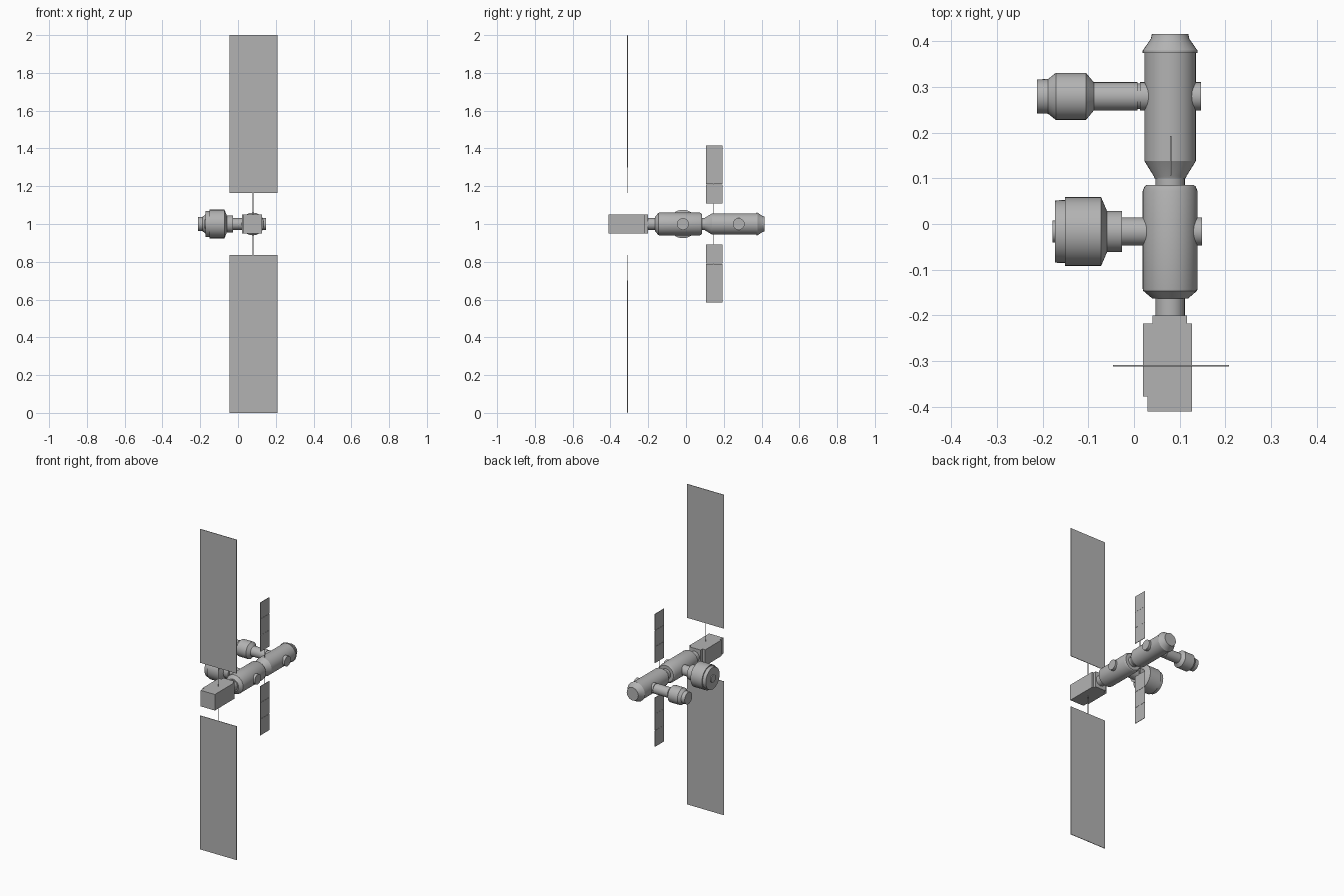
import bpy, bmesh, math
from mathutils import Vector

if "Cube" in bpy.data.objects:
    bpy.data.objects.remove(bpy.data.objects["Cube"], do_unlink=True)

grey = bpy.data.materials.new("plain grey")
grey.use_nodes = True
colour = (0.45, 0.45, 0.45, 1)
grey.diffuse_color = colour
grey.node_tree.nodes["Principled BSDF"].inputs["Base Color"].default_value = colour

AXIS_X, MID = 0.079, 1.0


def finish(name, bm, smooth=False):
    bmesh.ops.recalc_face_normals(bm, faces=bm.faces)
    mesh = bpy.data.meshes.new(name)
    bm.to_mesh(mesh)
    bm.free()
    mesh.materials.append(grey)
    obj = bpy.data.objects.new(name, mesh)
    bpy.context.collection.objects.link(obj)
    if smooth:
        bpy.ops.object.select_all(action='DESELECT')
        obj.select_set(True)
        bpy.context.view_layer.objects.active = obj
        bpy.ops.object.shade_smooth_by_angle(angle=math.radians(25))
    return obj


def lathe(name, profile, axis, centre, sides=32):
    """Turn (position, radius) pairs around an axis through centre."""
    along = Vector([axis == a for a in "xyz"])
    u = Vector((0, 0, 1)) if axis != "z" else Vector((1, 0, 0))
    v = along.cross(u)
    bm = bmesh.new()
    rings = []
    for pos, r in profile:
        ring = []
        for i in range(sides):
            t = math.tau * i / sides
            p = Vector(centre) + along * pos + (u * math.cos(t) + v * math.sin(t)) * r
            ring.append(bm.verts.new(p))
        rings.append(ring)
    for a, b in zip(rings, rings[1:]):
        for i in range(sides):
            j = (i + 1) % sides
            bm.faces.new((a[i], a[j], b[j], b[i]))
    bm.faces.new(rings[0])
    bm.faces.new(rings[-1])
    return finish(name, bm, True)


def box(name, low, high):
    bm = bmesh.new()
    bmesh.ops.create_cube(bm, size=1)
    low, high = Vector(low), Vector(high)
    for v in bm.verts:
        v.co = (low + high) / 2 + v.co * (high - low)
    return finish(name, bm)


# Main hull: two pressurised modules joined by necks
hull = (AXIS_X, 0, MID)
lathe("rear_module", [(0.10, 0.034), (0.105, 0.036), (0.138, 0.0565), (0.374, 0.0565),
                      (0.374, 0.06), (0.379, 0.06), (0.405, 0.042), (0.415, 0.04)], "y", hull)
lathe("front_module", [(-0.163, 0.039), (-0.146, 0.059), (-0.142, 0.06), (0.072, 0.06),
                       (0.082, 0.056), (0.085, 0.052)], "y", hull)
lathe("middle_neck", [(0.08, 0.032), (0.11, 0.032)], "y", hull)
lathe("front_neck", [(-0.205, 0.032), (-0.155, 0.032)], "y", hull)

# Large side module with its docking tunnel
big = (0, -0.0165, MID)
lathe("large_side_module", [(-0.173, 0.068), (-0.151, 0.069), (-0.151, 0.0755), (-0.072, 0.0755),
                            (-0.059, 0.045), (-0.026, 0.045)], "x", big)
lathe("large_module_hatch", [(-0.178, 0.024), (-0.17, 0.024)], "x", big)
lathe("front_cross_tunnel", [(-0.03, 0.031), (0.149, 0.031)], "x", big)

# Small side module with its docking tunnel
small = (0, 0.279, MID)
lathe("small_side_module", [(-0.212, 0.037), (-0.188, 0.038), (-0.171, 0.0514), (-0.105, 0.0514),
                            (-0.088, 0.031), (0.008, 0.031), (0.008, 0.028), (0.013, 0.028),
                            (0.013, 0.031), (0.147, 0.031)], "x", small)

# Equipment bay: stepped outline extruded upwards
outline = [(0.04, -0.2), (0.116, -0.2), (0.116, -0.218), (0.127, -0.218), (0.127, -0.41),
           (0.029, -0.41), (0.029, -0.377), (0.02, -0.377), (0.02, -0.218), (0.04, -0.218)]
bm = bmesh.new()
base = bm.faces.new([bm.verts.new((x, y, MID - 0.05)) for x, y in outline])
top = bmesh.ops.extrude_face_region(bm, geom=[base])["geom"]
bmesh.ops.translate(bm, vec=(0, 0, 0.1), verts=[v for v in top if isinstance(v, bmesh.types.BMVert)])
finish("equipment_bay", bm)


def upright_box(name, x, y, half_x, half_y, side, near, far):
    z = sorted((MID + side * near, MID + side * far))
    box(name, (x - half_x, y - half_y, z[0]), (x + half_x, y + half_y, z[1]))


# Solar wings and radiators, mirrored above and below the hull
for label, side in (("upper", 1), ("lower", -1)):
    upright_box(label + "_solar_panel", 0.081, -0.31, 0.127, 0.0015, side, 0.165, 1.0)
    upright_box(label + "_solar_mast", 0.08, -0.31, 0.002, 0.001, side, 0.04, 0.18)
    upright_box(label + "_solar_spine", 0.08, -0.31, 0.0015, 0.002, side, 0.3, 0.999)
    upright_box(label + "_radiator_mast", 0.08, 0.148, 0.001, 0.0015, side, 0.04, 0.4)
    for i in range(3):
        start = 0.108 + i * 0.1025
        upright_box(f"{label}_radiator_{i + 1}", 0.08, 0.149, 0.0015, 0.043, side,
                    start, start + 0.1015)
